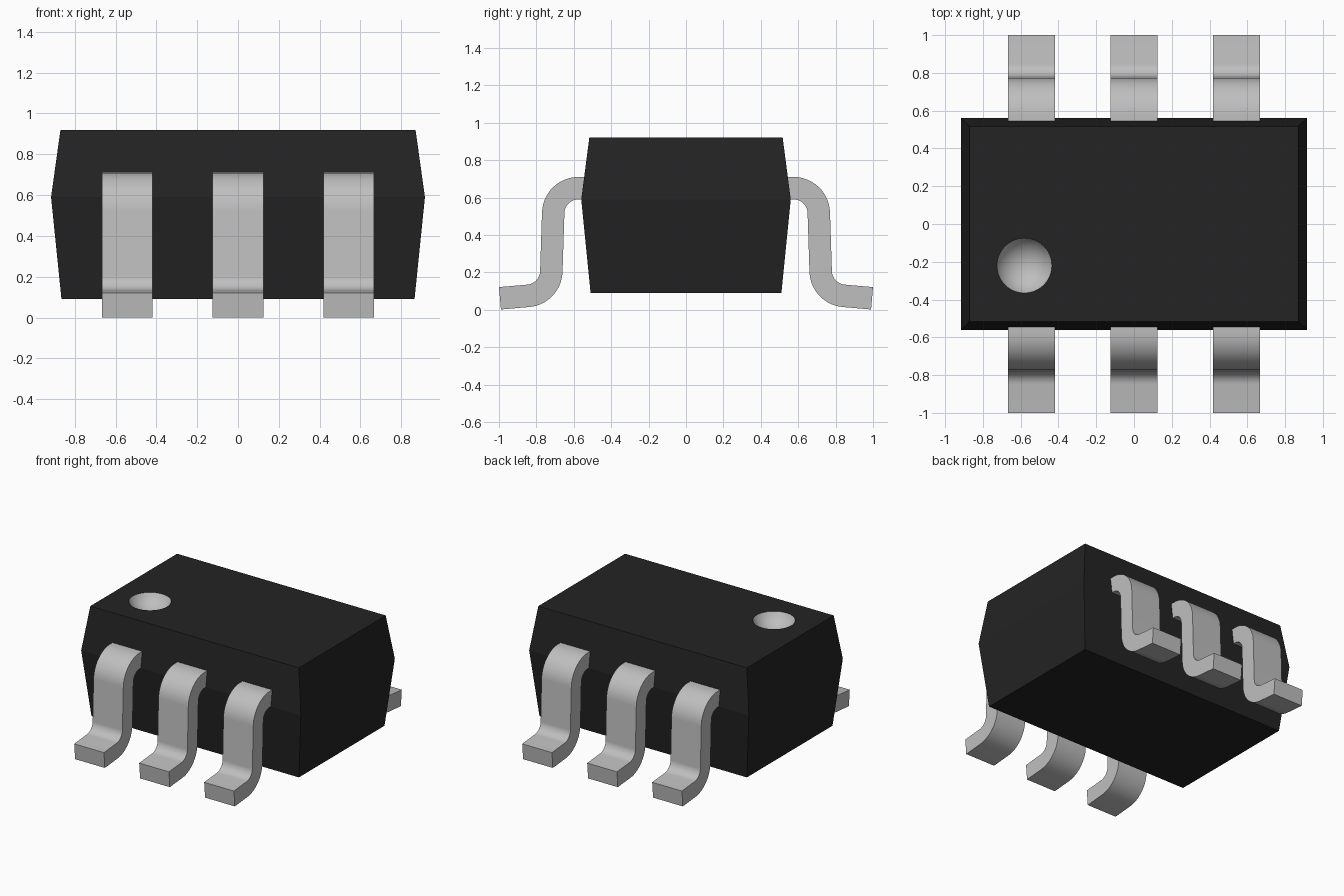
import bpy, bmesh, math
from mathutils import Vector

cube = bpy.data.objects.get("Cube")
if cube:
    bpy.data.objects.remove(cube, do_unlink=True)


def make_material(name, color, roughness):
    mat = bpy.data.materials.new(name)
    mat.use_nodes = True
    mat.diffuse_color = color
    bsdf = mat.node_tree.nodes["Principled BSDF"]
    bsdf.inputs["Base Color"].default_value = color
    bsdf.inputs["Roughness"].default_value = roughness
    return mat


black = make_material("black_plastic", (0.017, 0.017, 0.017, 1), 0.6)
grey = make_material("light_grey_metal", (0.52, 0.52, 0.52, 1), 0.5)


def finish(bm, name, materials, angle=30):
    """Turn a bmesh into an object, smooth except at sharp edges."""
    bmesh.ops.recalc_face_normals(bm, faces=bm.faces)
    mesh = bpy.data.meshes.new(name)
    bm.to_mesh(mesh)
    bm.free()
    for mat in materials:
        mesh.materials.append(mat)
    mesh.shade_smooth()
    mesh.set_sharp_from_angle(angle=math.radians(angle))
    obj = bpy.data.objects.new(name, mesh)
    bpy.context.collection.objects.link(obj)
    return obj


def bridge(bm, a, b, material=0):
    """Join two vertex rings with quads."""
    n = len(a)
    for i in range(n):
        j = (i + 1) % n
        bm.faces.new((a[i], a[j], b[j], b[i])).material_index = material


def loop_edges(bm, ring):
    n = len(ring)
    return [bm.edges.get((ring[i], ring[(i + 1) % n])) for i in range(n)]


# Body: tapered block, widest at the parting line, with a round dimple on top
SEGMENTS, DIMPLE_STEPS = 48, 8
DIMPLE_X, DIMPLE_Y, DIMPLE_R, DIMPLE_DEPTH = -0.58, -0.22, 0.145, 0.09
TOP = 0.92

bm = bmesh.new()
levels = [(0.865, 0.51, 0.09), (0.916, 0.56, 0.59), (0.87, 0.517, TOP)]
rings = [[bm.verts.new((sx * x, sy * y, z))
          for sx, sy in ((-1, -1), (1, -1), (1, 1), (-1, 1))]
         for x, y, z in levels]
bm.faces.new(rings[0])
bridge(bm, rings[0], rings[1])
bridge(bm, rings[1], rings[2])

# Dimple: a spherical cap sunk below the top face
ball_r = (DIMPLE_R ** 2 + DIMPLE_DEPTH ** 2) / (2 * DIMPLE_DEPTH)
cap_angle = math.asin(DIMPLE_R / ball_r)
ball_z = TOP + ball_r - DIMPLE_DEPTH
bowl = []
for k in range(DIMPLE_STEPS):
    a = cap_angle * (1 - k / DIMPLE_STEPS)
    r, z = ball_r * math.sin(a), ball_z - ball_r * math.cos(a)
    bowl.append([bm.verts.new((DIMPLE_X + r * math.cos(t), DIMPLE_Y + r * math.sin(t), z))
                 for t in (2 * math.pi * i / SEGMENTS for i in range(SEGMENTS))])
for upper, lower in zip(bowl, bowl[1:]):
    bridge(bm, upper, lower, 1)
tip = bm.verts.new((DIMPLE_X, DIMPLE_Y, TOP - DIMPLE_DEPTH))
for i in range(SEGMENTS):
    bm.faces.new((bowl[-1][i], bowl[-1][(i + 1) % SEGMENTS], tip)).material_index = 1

# Top face, filled around the dimple rim
bmesh.ops.triangle_fill(bm, use_beauty=True, normal=Vector((0, 0, 1)),
                        edges=loop_edges(bm, rings[2]) + loop_edges(bm, bowl[0]))
finish(bm, "body", [black, grey], 8.5)


# Legs: gull-wing strips, each section a pair of (distance out, height) points
INNER, OUTER, HALF_WIDTH, ARC_STEPS = 0.075, 0.195, 0.124, 14


def polar(center, radius, degrees):
    a = math.radians(degrees)
    return (center[0] + radius * math.cos(a), center[1] + radius * math.sin(a))


def leg_sections():
    shoulder, ankle = (0.575, 0.515), (0.855, 0.209)
    sections = [((0.51, 0.71), (0.51, 0.59))]
    for i in range(ARC_STEPS + 1):
        a = 90 - 88 * i / ARC_STEPS
        sections.append((polar(shoulder, OUTER, a), polar(shoulder, INNER, a)))
    for i in range(ARC_STEPS + 1):
        a = 182 + 83 * i / ARC_STEPS
        sections.append((polar(ankle, INNER, a), polar(ankle, OUTER, a)))
    # straight foot, tilted slightly down towards the toe
    dx, dz = 0.152 * math.cos(math.radians(5)), -0.152 * math.sin(math.radians(5))
    sections.append(tuple((p[0] + dx, p[1] + dz) for p in sections[-1]))
    return sections


def make_leg(name, x, side):
    bm = bmesh.new()
    rings = []
    for (ya, za), (yb, zb) in leg_sections():
        rings.append([bm.verts.new((x + w, side * y, z)) for w, y, z in (
            (-HALF_WIDTH, ya, za), (HALF_WIDTH, ya, za),
            (HALF_WIDTH, yb, zb), (-HALF_WIDTH, yb, zb))])
    for a, b in zip(rings, rings[1:]):
        bridge(bm, a, b)
    bm.faces.new(rings[0])
    bm.faces.new(rings[-1])
    finish(bm, name, [grey])


for side, row in ((-1, "front"), (1, "back")):
    for x, place in ((-0.542, "right"), (0, "middle"), (0.542, "left")):
        make_leg(f"{row}_{place}_leg", x, side)
